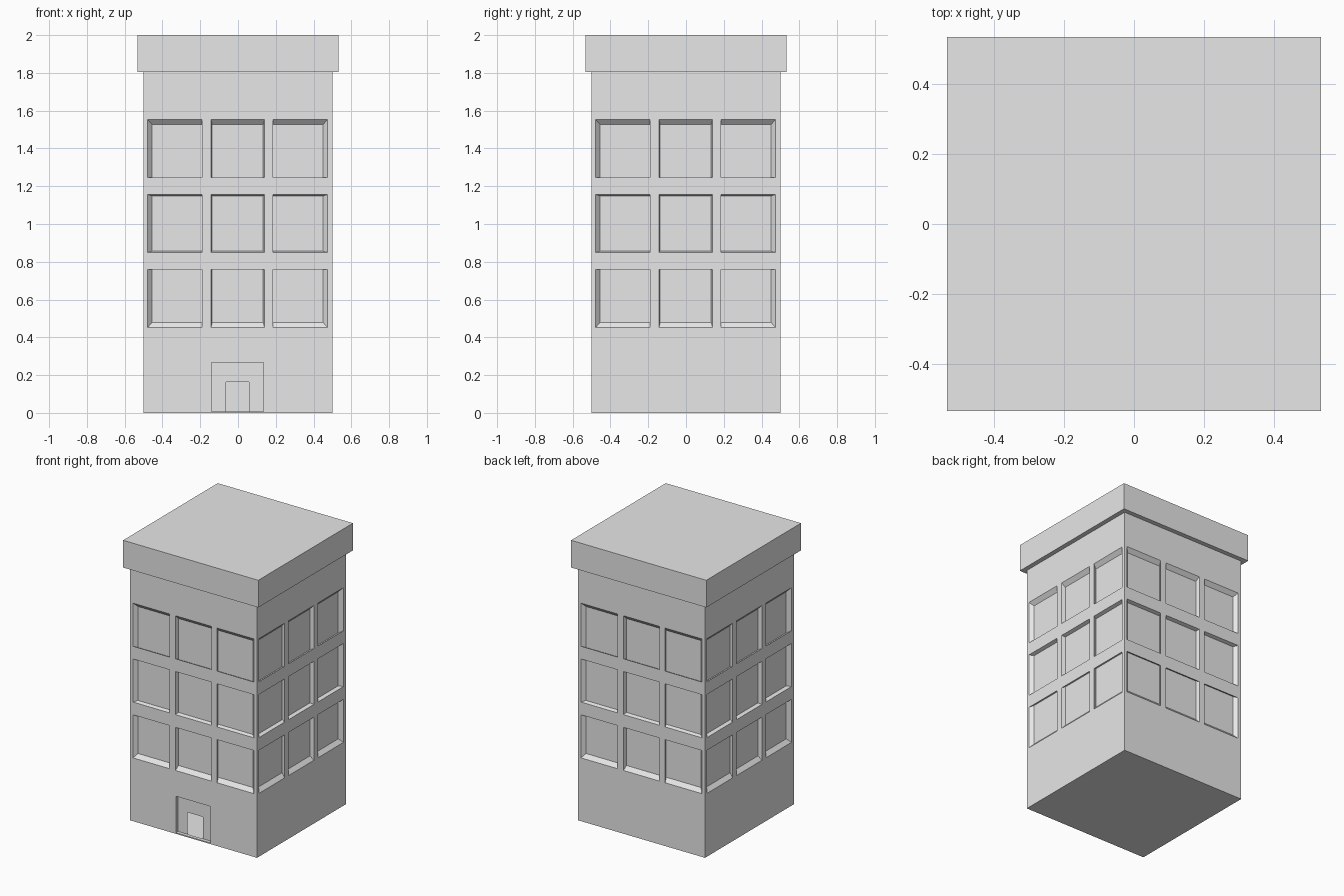
import bpy
import bmesh
import math
from mathutils import Matrix, Vector

if "Cube" in bpy.data.objects:
    bpy.data.objects.remove(bpy.data.objects["Cube"])

HALF = 0.5            # half width of the tower
ROOF_HALF = 0.533     # half width of the roof block
ROOF_Z, TOP_Z = 1.806, 2.0
COLUMNS = [(-0.479, -0.19), (-0.1435, 0.1405), (0.186, 0.4745)]
ROWS = [(0.451, 0.758), (0.849, 1.156), (1.247, 1.554)]
PIVOT = Vector((0, 0, 1.003))   # window panes shrink toward the tower centre
SHRINK = 0.95

bm = bmesh.new()


def face(points, turn=Matrix.Identity(4)):
    bm.faces.new([bm.verts.new(turn @ Vector(p)) for p in points])


def rect(x0, x1, z0, z1, y, turn):
    face([(x0, y, z0), (x1, y, z0), (x1, y, z1), (x0, y, z1)], turn)


def reveal(outer, inner, turn, sides=4):
    for i in range(sides):
        j = (i + 1) % 4
        face([outer[i], outer[j], inner[j], inner[i]], turn)


def corners(x0, x1, z0, z1, y):
    return [Vector(p) for p in ((x0, y, z0), (x1, y, z0), (x1, y, z1), (x0, y, z1))]


def window(x0, x1, z0, z1, turn):
    outer = corners(x0, x1, z0, z1, -HALF)
    inner = [PIVOT + (p - PIVOT) * SHRINK for p in outer]
    reveal(outer, inner, turn)
    face(inner, turn)


def door(x0, x1, z0, z1, turn):
    # shallow porch recess with an open doorway into the hollow tower
    y = -HALF + 0.024
    hx0, hx1, hz = -0.0635, 0.058, 0.164
    reveal(corners(x0, x1, z0, z1, -HALF), corners(x0, x1, z0, z1, y), turn)
    rect(x0, hx0, z0, z1, y, turn)
    rect(hx1, x1, z0, z1, y, turn)
    rect(hx0, hx1, hz, z1, y, turn)


def wall_grid(xs, zs, openings, maker, turn):
    # flat wall cells, with the listed cells replaced by an opening
    for x0, x1 in zip(xs, xs[1:]):
        for z0, z1 in zip(zs, zs[1:]):
            if (x0, z0) in openings:
                maker(x0, x1, z0, z1, turn)
            else:
                rect(x0, x1, z0, z1, -HALF, turn)


xs = [-HALF] + [x for c in COLUMNS for x in c] + [HALF]
zs = [z for r in ROWS for z in r] + [ROOF_Z]
cells = {(c[0], r[0]) for c in COLUMNS for r in ROWS}

for side in range(4):
    turn = Matrix.Rotation(side * math.pi / 2, 4, 'Z')
    # window storeys
    wall_grid(xs, zs, cells, window, turn)
    # ground storey, with the entrance on the front only
    if side == 0:
        wall_grid([-HALF, -0.139, 0.134, HALF], [0, 0.008, 0.268, ROWS[0][0]],
                  {(-0.139, 0.008)}, door, turn)
    else:
        rect(-HALF, HALF, 0, ROWS[0][0], -HALF, turn)
    # roof overhang and roof side
    face([(-HALF, -HALF, ROOF_Z), (HALF, -HALF, ROOF_Z),
          (ROOF_HALF, -ROOF_HALF, ROOF_Z), (-ROOF_HALF, -ROOF_HALF, ROOF_Z)][::-1], turn)
    rect(-ROOF_HALF, ROOF_HALF, ROOF_Z, TOP_Z, -ROOF_HALF, turn)

# roof top and floor
R, H = ROOF_HALF, HALF
face([(-R, -R, TOP_Z), (R, -R, TOP_Z), (R, R, TOP_Z), (-R, R, TOP_Z)])
face([(-H, H, 0), (H, H, 0), (H, -H, 0), (-H, -H, 0)])

bmesh.ops.remove_doubles(bm, verts=bm.verts[:], dist=0.0001)
for f in bm.faces:
    f.smooth = False

mesh = bpy.data.meshes.new("tower_building")
bm.to_mesh(mesh)
bm.free()
grey = bpy.data.materials.new("light grey")
grey.diffuse_color = (0.8, 0.8, 0.8, 1)
grey.use_nodes = True
grey.node_tree.nodes["Principled BSDF"].inputs["Base Color"].default_value = grey.diffuse_color
mesh.materials.append(grey)
tower = bpy.data.objects.new("tower_building", mesh)
bpy.context.collection.objects.link(tower)
